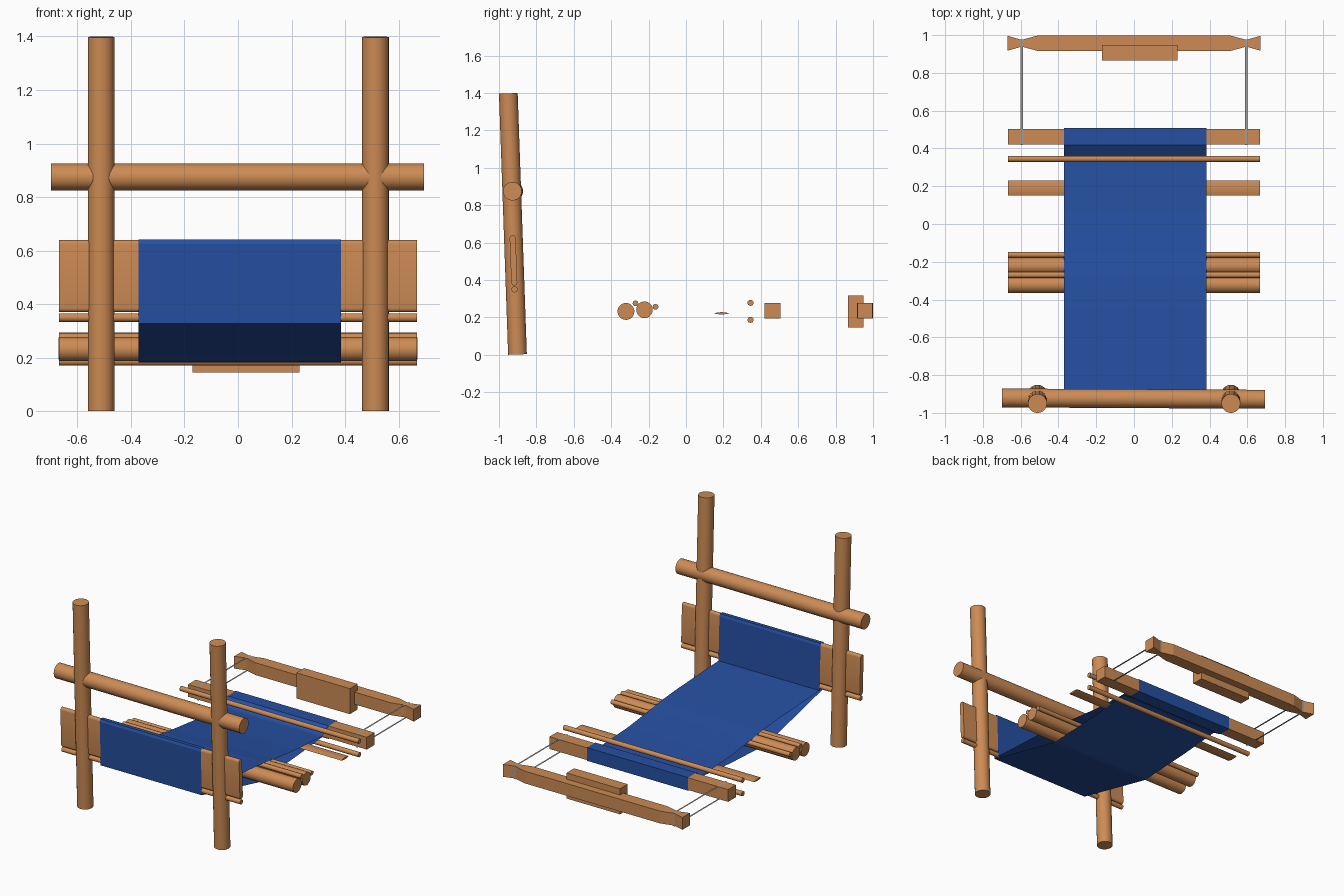
import bpy, bmesh, math
from mathutils import Vector

old = bpy.data.objects.get("Cube")
if old:
    bpy.data.objects.remove(old)


def material(name, rgb):
    m = bpy.data.materials.new(name)
    m.use_nodes = True
    m.diffuse_color = (*rgb, 1)
    b = m.node_tree.nodes["Principled BSDF"]
    b.inputs["Base Color"].default_value = (*rgb, 1)
    b.inputs["Roughness"].default_value = 0.8
    return m


WOOD = material("warm wood", (0.61, 0.26, 0.09))
CLOTH = material("blue cloth", (0.019, 0.08, 0.36))
CORD = material("grey cord", (0.35, 0.35, 0.35))


def finish(name, bm, mat, smooth=False):
    bmesh.ops.recalc_face_normals(bm, faces=bm.faces)
    me = bpy.data.meshes.new(name)
    bm.to_mesh(me)
    bm.free()
    ob = bpy.data.objects.new(name, me)
    bpy.context.collection.objects.link(ob)
    me.materials.append(mat)
    if smooth:
        bpy.ops.object.select_all(action='DESELECT')
        ob.select_set(True)
        bpy.context.view_layer.objects.active = ob
        bpy.ops.object.shade_smooth_by_angle(angle=math.radians(35))
    return ob


def rod(name, a, b, r):
    """Round pole between two points."""
    a, b = Vector(a), Vector(b)
    d = b - a
    bm = bmesh.new()
    bmesh.ops.create_cone(bm, cap_ends=True, segments=32, radius1=r, radius2=r, depth=d.length)
    bm.transform(d.to_track_quat('Z', 'Y').to_matrix().to_4x4())
    bmesh.ops.translate(bm, verts=bm.verts, vec=(a + b) / 2)
    return finish(name, bm, WOOD, True)


def extrude(name, pts, direction, mat, caps=True, smooth=False):
    """Closed outline swept along a direction, with or without end caps."""
    bm = bmesh.new()
    lo = [bm.verts.new(p) for p in pts]
    hi = [bm.verts.new(Vector(p) + Vector(direction)) for p in pts]
    n = len(pts)
    for i in range(n):
        j = (i + 1) % n
        bm.faces.new((lo[i], lo[j], hi[j], hi[i]))
    if caps:
        bm.faces.new(lo)
        bm.faces.new(hi)
    return finish(name, bm, mat, smooth)


def along_x(name, yz, x0, x1, mat, caps=True, smooth=False):
    return extrude(name, [(x0, y, z) for y, z in yz], (x1 - x0, 0, 0), mat, caps, smooth)


def rect(y0, y1, z0, z1):
    return [(y0, z0), (y1, z0), (y1, z1), (y0, z1)]


# Leaning posts and the crossbar
for side, x in (("left", 0.513), ("right", -0.511)):
    rod(side + "_post", (x, -0.901, 0.002), (x, -0.950, 1.398), 0.05)
rod("crossbar", (-0.698, -0.921, 0.875), (0.694, -0.928, 0.875), 0.05)

# Rods running across: name, y, z, radius
HALF = 0.668
for name, y, z, r in (
        ("breast_rod", -0.917, 0.350, 0.016),
        ("large_shed_rod", -0.321, 0.232, 0.045),
        ("second_shed_rod", -0.222, 0.241, 0.044),
        ("upper_lease_rod", -0.270, 0.275, 0.015),
        ("rear_lease_rod", -0.163, 0.257, 0.015),
        ("upper_clamp_rod", 0.345, 0.278, 0.016),
        ("lower_clamp_rod", 0.345, 0.187, 0.016)):
    rod(name, (-HALF, y, z), (HALF, y, z), r)

# Upright board with rounded edges, leaning with the posts
R = 0.016
board = [(-0.927 + R * math.cos(math.pi * i / 10), 0.624 + R * math.sin(math.pi * i / 10)) for i in range(11)]
board += [(-0.918 - R * math.cos(math.pi * i / 10), 0.386 - R * math.sin(math.pi * i / 10)) for i in range(11)]
along_x("breast_board", board, -HALF, HALF, WOOD, smooth=True)

# Flat beating blade with a lens section
blade = []
for s in (1, -1):
    for i in range(8):
        t = s * (1 - i / 4)
        blade.append((0.190 + 0.040 * t, 0.222 + s * 0.006 * (1 - t * t)))
along_x("beating_blade", blade, -HALF, HALF, WOOD, smooth=True)

# Square cloth beam and the back block
along_x("cloth_beam", rect(0.421, 0.504, 0.193, 0.276), -HALF, HALF, WOOD)
along_x("back_block", rect(0.866, 0.948, 0.145, 0.318), -0.17, 0.23, WOOD)

# Back bar with a notch near each end
edge = [(-0.671, 0.040), (-0.595, 0.018), (-0.505, 0.042), (0.505, 0.042), (0.595, 0.018), (0.671, 0.040)]
outline = [(x, 0.957 - h, 0.193) for x, h in edge] + [(x, 0.957 + h, 0.193) for x, h in reversed(edge)]
extrude("back_bar", outline, (0, 0, 0.083), WOOD)

# Cord loops joining the back bar and the cloth beam
for side, x in (("left", 0.594), ("right", -0.594)):
    along_x(side + "_cord_loop", rect(0.418, 0.978, 0.190, 0.279), x - 0.006, x + 0.006, CORD, caps=False)

# Cloth: one endless band around the board, the rods and the beam
band = [(-0.936, 0.327), (-0.947, 0.625), (-0.940, 0.642), (-0.914, 0.642), (-0.907, 0.625),
        (-0.897, 0.330), (-0.440, 0.307), (-0.270, 0.293), (-0.160, 0.276), (0.067, 0.250),
        (0.345, 0.235), (0.360, 0.238), (0.418, 0.279), (0.507, 0.279), (0.507, 0.190),
        (0.418, 0.190), (0.360, 0.227), (0.345, 0.229), (0.190, 0.214), (0.040, 0.202),
        (-0.220, 0.189), (-0.310, 0.183), (-0.340, 0.185)]
along_x("cloth_band", band, -0.371, 0.385, CLOTH, caps=False)
